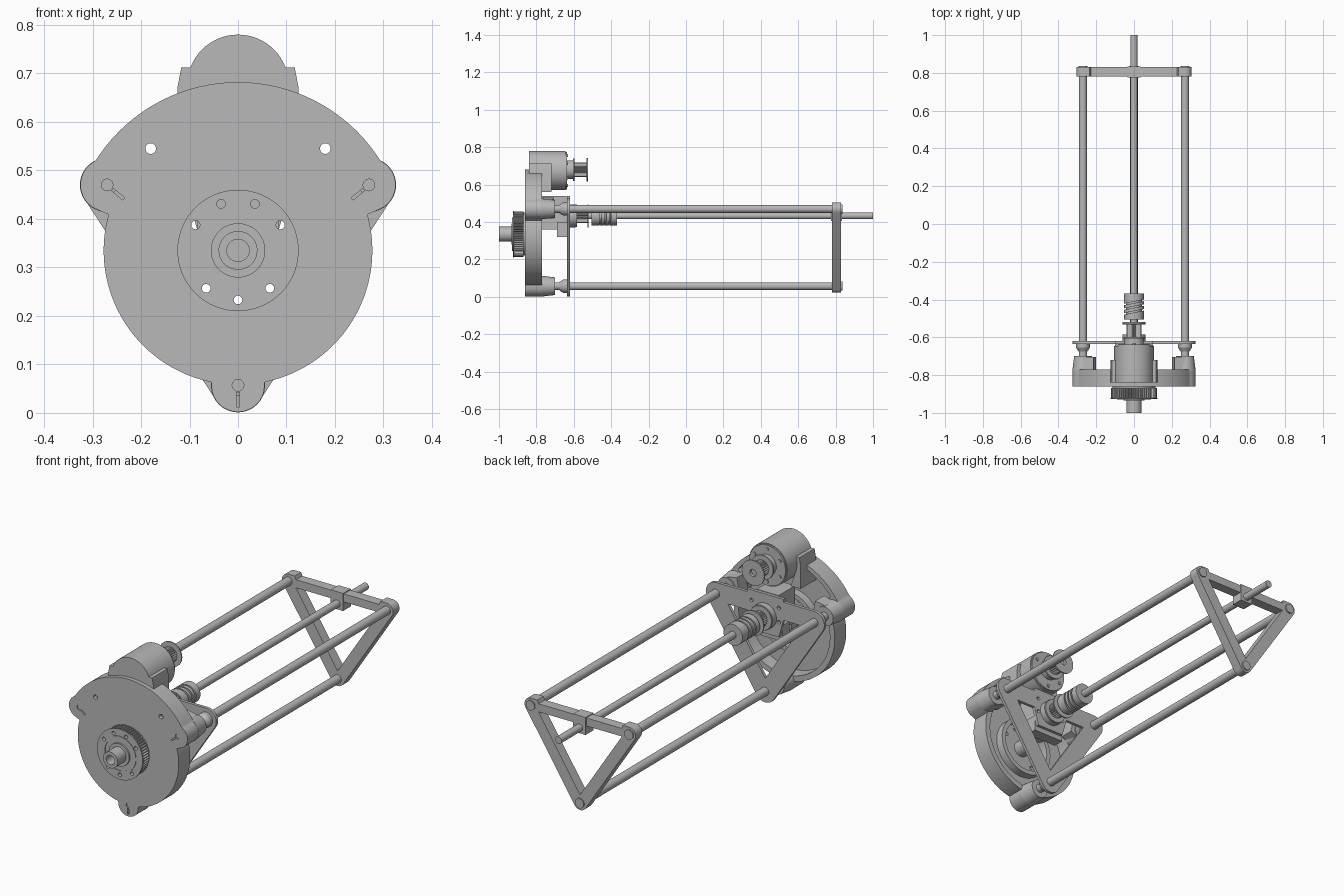
import bpy, bmesh, math
from math import sin, cos, pi, radians, hypot, atan2, sqrt
from mathutils import Matrix

cube = bpy.data.objects.get("Cube")
if cube:
    bpy.data.objects.remove(cube)

grey = bpy.data.materials.new("machined grey")
grey.use_nodes = True
grey.diffuse_color = (0.48, 0.48, 0.48, 1)
grey.node_tree.nodes["Principled BSDF"].inputs["Base Color"].default_value = (0.48, 0.48, 0.48, 1)


def finish(name, mesh):
    mesh.materials.clear()
    mesh.materials.append(grey)
    mesh.polygons.foreach_set("use_smooth", [True] * len(mesh.polygons))
    mesh.set_sharp_from_angle(angle=radians(30))
    ob = bpy.data.objects.new(name, mesh)
    bpy.context.scene.collection.objects.link(ob)
    return ob


def tube(name, y0, y1, r, x=0, z=0, r_end=None, lean0=0, lean1=0, sides=40):
    """Solid cylinder or cone along y; lean tilts its end faces."""
    bm = bmesh.new()
    bmesh.ops.create_cone(bm, cap_ends=True, segments=sides, radius1=r,
                          radius2=r if r_end is None else r_end, depth=1)
    bmesh.ops.rotate(bm, verts=bm.verts, matrix=Matrix.Rotation(-pi / 2, 3, 'X'))
    for v in bm.verts:
        v.co.y = y0 + lean0 * v.co.x if v.co.y < 0 else y1 + lean1 * v.co.x
        v.co.x += x
        v.co.z += z
    mesh = bpy.data.meshes.new(name)
    bm.to_mesh(mesh)
    bm.free()
    return finish(name, mesh)


def plate(name, y0, y1, outline, holes=()):
    """Extrude an x-z outline with holes from y0 to y1."""
    cu = bpy.data.curves.new(name, 'CURVE')
    cu.dimensions = '2D'
    cu.fill_mode = 'BOTH'
    cu.extrude = (y1 - y0) / 2
    for pts in [outline, *holes]:
        sp = cu.splines.new('POLY')
        sp.points.add(len(pts) - 1)
        for p, (x, z) in zip(sp.points, pts):
            p.co = (x, z, 0, 1)
        sp.use_cyclic_u = True
    tmp = bpy.data.objects.new("temp", cu)
    mesh = bpy.data.meshes.new_from_object(tmp)
    bpy.data.objects.remove(tmp)
    bpy.data.curves.remove(cu)
    mesh.transform(Matrix.Translation((0, (y0 + y1) / 2, 0)) @ Matrix.Rotation(pi / 2, 4, 'X'))
    bm = bmesh.new()
    bm.from_mesh(mesh)
    bmesh.ops.remove_doubles(bm, verts=bm.verts, dist=1e-5)
    bmesh.ops.recalc_face_normals(bm, faces=bm.faces)
    bm.to_mesh(mesh)
    bm.free()
    return finish(name, mesh)


def circle(x, z, r, n=24):
    return [(x + r * cos(2 * pi * i / n), z + r * sin(2 * pi * i / n)) for i in range(n)]


def rect(x0, x1, z0, z1):
    return [(x0, z0), (x1, z0), (x1, z1), (x0, z1)]


CZ = 0.335                                         # main axis height
RODS = [(0, 0.057), (0.27, 0.47), (-0.27, 0.47)]   # tie rod centres
INNER, INNER_R = 0.324, 0.146                      # incircle of the rod triangle


def rounded_triangle(r):
    pts = []
    for i, (x, z) in enumerate(RODS):
        (px, pz), (nx, nz) = RODS[i - 1], RODS[(i + 1) % 3]
        a0, a1 = atan2(px - x, z - pz), atan2(x - nx, nz - z)
        a1 += 2 * pi if a1 < a0 else 0
        pts += [(x + r * cos(a0 + (a1 - a0) * k / 12), z + r * sin(a0 + (a1 - a0) * k / 12))
                for k in range(13)]
    return pts


def inset_triangle(d):
    s = 1 - d / INNER_R
    return [(x * s, INNER + (z - INNER) * s) for x, z in RODS]


def polar(radius, n=360):
    return [(radius(a) * cos(a), CZ + radius(a) * sin(a)) for a in (2 * pi * (i + .5) / n for i in range(n))]


# Front housing: round body, wider upper dome and three clamp lugs
def housing_radius(a):
    r = 0.347 if sin(a) > 0.5 else 0.277
    for x, z in RODS:
        d, off = hypot(x, z - CZ), a - atan2(z - CZ, x)
        h = 0.055 ** 2 - (d * sin(off)) ** 2
        if h > 0 and cos(off) > 0:
            r = max(r, d * cos(off) + sqrt(h))
    return r


def cavity_radius(a):
    return 0.325 if sin(a) > 0.62 else 0.25


outline = polar(housing_radius)
bolt_angles = [70, 110, 31, 149, -50, -130, -90]
bolts = [circle(0.102 * cos(radians(a)), CZ + 0.102 * sin(radians(a)), 0.009, 16) for a in bolt_angles]
mounts = [circle(s * 0.18, 0.545, 0.011) for s in (-1, 1)]
clamp_holes = [circle(x, z, 0.012) for x, z in RODS]
slits = []
for (x, z), a in zip(RODS, [-pi / 2, radians(-140), radians(-40)]):
    c, s = cos(a), sin(a)
    slits.append([(x + u * c - w * s, z + u * s + w * c)
                  for u, w in ((.015, -.003), (.045, -.003), (.045, .003), (.015, .003))])
plate("housing_face", -0.86, -0.84, outline, bolts + mounts + clamp_holes + slits)
plate("housing_rim", -0.84, -0.77, outline, [polar(cavity_radius)])
plate("inner_ring", -0.84, -0.80, circle(0, CZ, 0.15, 64), [circle(0, CZ, 0.128, 64)])

# Drive gear with front flange and hollow shaft
bore = circle(0, CZ, 0.023, 40)
teeth = 60
gear = []
for i in range(teeth):
    for k, r in ((0, .112), (.3, .122), (.55, .122), (.85, .112)):
        a = 2 * pi * (i + k) / teeth
        gear.append((r * cos(a), CZ + r * sin(a)))
plate("drive_gear", -0.92, -0.868, gear, bolts + [bore])
plate("gear_flange", -0.926, -0.92, circle(0, CZ, 0.125, 80), bolts + [bore])
plate("gear_neck", -0.868, -0.86, circle(0, CZ, 0.115, 64), bolts + [bore])
plate("gear_outer_ring", -0.929, -0.926, circle(0, CZ, 0.09, 64), [circle(0, CZ, 0.08, 64)])
plate("gear_hub", -0.934, -0.926, circle(0, CZ, 0.056, 48), [bore])
plate("hollow_shaft", -1.0, -0.77, circle(0, CZ, 0.04, 48), [bore])

# Tie rods with lugs, collars and washers
for i, (x, z) in enumerate(RODS):
    tag = ("bottom", "left", "right")[i]
    tube(f"{tag}_tie_rod", -0.855, 0.80, 0.021, x, z)
    tube(f"{tag}_lug", -0.775, -0.70, 0.056, x, z, 0.047)
    tube(f"{tag}_collar", -0.675, -0.655, 0.024, x, z, 0.036)
    tube(f"{tag}_washer", -0.655, -0.635, 0.036, x, z)
for s, tag in ((1, "left"), (-1, "right")):
    web = plate(f"{tag}_lug_web", -0.775, -0.705, [(s * .2, .45), (s * .27, .42), (s * .27, .52), (s * .215, .53)])

# Rear bearing plate: triangle with one window around a hanging pad
b, r, l = inset_triangle(0.035)
window = [b, r, (0.10, r[1]), (0.075, 0.345), (-0.075, 0.345), (-0.10, l[1]), l]
pad_holes = [circle(s * 0.075, z, 0.009, 16) for s in (-1, 1) for z in (0.42, 0.49)]
plate("bearing_plate", -0.635, -0.62, rounded_triangle(0.055), [window] + pad_holes)
plate("bearing_plate_tab", -0.635, -0.62, rect(-0.1, 0.1, 0.50, 0.54))
plate("gearbox", -0.77, -0.64, rect(-0.06, 0.06, 0.36, 0.54))
plate("gearbox_foot", -0.69, -0.635, rect(-0.085, 0.085, 0.32, 0.40))

# Motor, cradle and pulley
MZ = 0.675
tube("motor_body", -0.84, -0.645, 0.105, 0, MZ, sides=64)
tube("motor_end_cap", -0.645, -0.637, 0.10, 0, MZ, sides=64)
for k in range(6):
    a = radians(60 * k + 30)
    tube("motor_screw", -0.637, -0.632, 0.008, 0.08 * cos(a), MZ + 0.08 * sin(a), sides=16)
for s, tag in ((1, "left"), (-1, "right")):
    plate(f"{tag}_motor_cradle", -0.84, -0.72,
          [(s * .07, .56), (s * .125, .56), (s * .125, .67), (s * .117, .712), (s * .098, .712), (s * .102, .65)])
tube("motor_boss", -0.637, -0.60, 0.05, 0, MZ + .005)
MP = MZ + 0.005


def pulley(tag, z, y0, y1, bore_r):
    hole = [circle(0, z, bore_r)]
    plate(f"{tag}_pulley_inner_flange", y0, y0 + 0.008, circle(0, z, 0.06, 48), hole)
    ring = []
    for i in range(24):
        for k, rad in ((0, .034), (.5, .039)):
            a = 2 * pi * (i + k) / 24
            ring.append((rad * cos(a), z + rad * sin(a)))
    plate(f"{tag}_pulley_teeth", y0 + 0.008, y1 - 0.006, ring, hole)
    plate(f"{tag}_pulley_outer_flange", y1 - 0.006, y1, circle(0, z, 0.062, 48), hole)


pulley("motor", MP, -0.605, -0.525, 0.018)
tube("motor_shaft", -0.637, -0.54, 0.018, 0, MP)

# Central lead rod with bearing, pulley and slit coupler
LZ = 0.433
tube("lead_bearing", -0.64, -0.59, 0.062, 0, LZ)
pulley("lead", LZ, -0.592, -0.52, 0.015)
tube("lead_rod", -0.77, 1.0, 0.018, 0, LZ)
tube("coupler_core", -0.50, -0.38, 0.042, 0, LZ)
cuts = [-0.505, -0.465, -0.44, -0.415, -0.368]
for i in range(4):
    tube(f"coupler_section_{i + 1}", cuts[i] + (0.004 if i else 0), cuts[i + 1] - (0.004 if i < 3 else 0),
         0.052, 0, LZ, lean0=0.2 if i else 0, lean1=0.2 if i < 3 else 0)

# End frame: open triangle with corner bosses and a rod guide
frame = [(x, min(z, 0.488) if abs(x) < 0.24 else z) for x, z in rounded_triangle(0.035)]
top = max(range(len(frame)), key=lambda i: (frame[i][1] > 0.5, frame[i][0]))
corner = [i for i, p in enumerate(frame) if p[0] > 0][-1]
frame[corner + 1:corner + 1] = [(0.235, 0.505), (0.228, 0.488), (-0.228, 0.488), (-0.235, 0.505)]
plate("end_frame", 0.78, 0.83, frame, [inset_triangle(0.022)])
plate("rod_guide", 0.775, 0.835, rect(-0.034, 0.034, 0.405, 0.492))
for x, z in RODS:
    tube("end_cap", 0.83, 0.836, 0.024, x, z)
